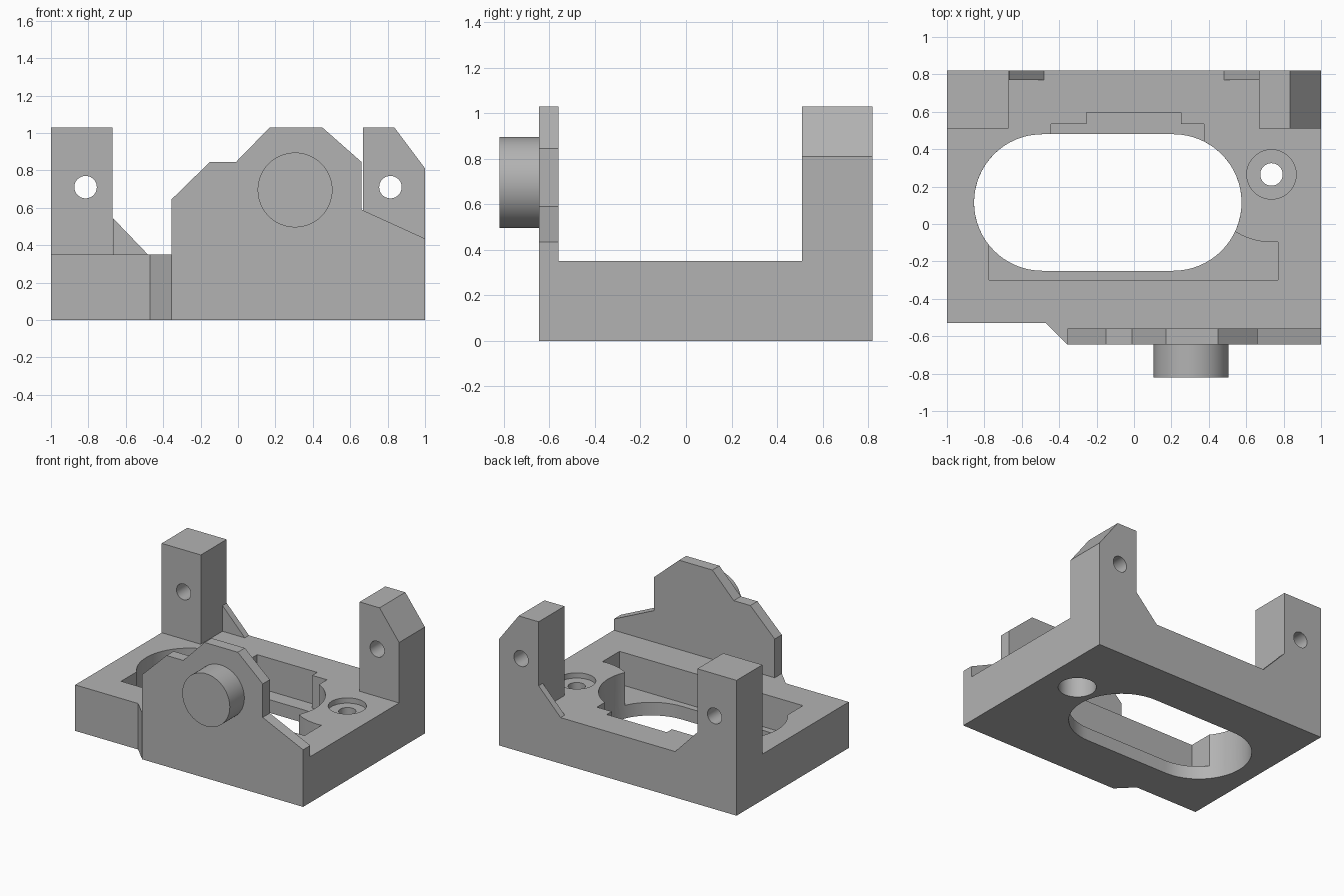
import bpy
import bmesh
from math import cos, sin, radians

default = bpy.data.objects.get("Cube")
if default:
    bpy.data.objects.remove(default)

# One grey for the whole bracket
GREY = (0.45, 0.45, 0.45, 1)
grey = bpy.data.materials.new("plain_grey")
grey.use_nodes = True
grey.diffuse_color = GREY
grey.node_tree.nodes["Principled BSDF"].inputs["Base Color"].default_value = GREY


def arc(cx, cy, r, start, end, steps=32):
    angles = [radians(start + (end - start) * i / steps) for i in range(steps + 1)]
    return [(cx + r * cos(a), cy + r * sin(a)) for a in angles]


def circle(cx, cy, r):
    return arc(cx, cy, r, 0, 360, 64)[:-1]


def prism(name, profile, low, high, axis="z"):
    """Extrude a profile along z (profile in x, y) or along y (profile in x, z)."""
    bm = bmesh.new()
    place = (lambda u, v: (u, v, low)) if axis == "z" else (lambda u, v: (u, low, v))
    face = bm.faces.new([bm.verts.new(place(u, v)) for u, v in profile])
    new = bmesh.ops.extrude_face_region(bm, geom=[face])["geom"]
    shift = (0, 0, high - low) if axis == "z" else (0, high - low, 0)
    bmesh.ops.translate(bm, vec=shift, verts=[g for g in new if isinstance(g, bmesh.types.BMVert)])
    bmesh.ops.recalc_face_normals(bm, faces=bm.faces)
    mesh = bpy.data.meshes.new(name)
    bm.to_mesh(mesh)
    bm.free()
    mesh.materials.append(grey)
    ob = bpy.data.objects.new(name, mesh)
    bpy.context.collection.objects.link(ob)
    return ob


def activate(ob):
    bpy.ops.object.select_all(action="DESELECT")
    ob.select_set(True)
    bpy.context.view_layer.objects.active = ob


def cut(ob, *cutter_args):
    cutter = prism("cutter", *cutter_args)
    cutter.hide_render = True
    mod = ob.modifiers.new("cut", "BOOLEAN")
    mod.operation = "DIFFERENCE"
    mod.solver = "EXACT"
    mod.object = cutter
    activate(ob)
    bpy.ops.object.modifier_apply(modifier=mod.name)
    bpy.data.objects.remove(cutter)


DECK, TOP = 0.35, 1.03
FLOOR = 0.1
BACK, FRONT = 0.82, -0.645
screw = (0.735, 0.265)
slot_y, slot_r = 0.115, 0.365
slot_left, slot_right = -0.49, 0.21

# Base block with a chamfered step in its front edge
base = prism("base", [(-1, -0.53), (-0.47, -0.53), (-0.355, FRONT), (1, FRONT),
                      (1, BACK), (-1, BACK)], 0, DECK)

# Stepped pocket over a rounded through slot
pocket = [(-0.775, -0.3), (0.77, -0.3)]
pocket += arc(*screw, 0.362, -84.5, -121.5, 16)
pocket += arc(slot_right, slot_y, slot_r, -25, 63.1)
pocket += [(0.375, 0.535), (0.25, 0.535), (0.25, 0.595), (-0.255, 0.595),
           (-0.255, 0.535), (-0.445, 0.535), (-0.445, 0.48)]
pocket += arc(slot_left, slot_y, slot_r, 90, 218.7)
cut(base, pocket, FLOOR, 0.5)
slot = arc(slot_right, slot_y, slot_r, -90, 90) + arc(slot_left, slot_y, slot_r, 90, 270)
cut(base, slot, -0.1, FLOOR + 0.001)

# Screw hole, recessed above and below
cut(base, circle(*screw, 0.06), -0.1, 0.5)
cut(base, circle(*screw, 0.132), DECK - 0.04, 0.5)
cut(base, circle(*screw, 0.132), -0.1, 0.24)

# Front plate and its round boss
front_plate = prism("front_plate", [
    (-0.355, DECK), (1, DECK), (1, 0.435), (0.66, 0.59), (0.66, 0.845), (0.45, TOP),
    (0.17, TOP), (-0.01, 0.845), (-0.15, 0.845), (-0.355, 0.645)], FRONT, -0.56, "y")
boss = prism("front_boss", circle(0.305, 0.695, 0.2), -0.82, FRONT, "y")

# Rear posts with cross holes, and thin gussets beside them
right_post = prism("right_post", [(-1, DECK), (-0.67, DECK), (-0.67, TOP), (-1, TOP)],
                   0.51, BACK, "y")
left_post = prism("left_post", [(0.667, DECK), (1, DECK), (1, 0.81), (0.835, TOP),
                                (0.667, TOP)], 0.51, BACK, "y")
parts = [base, front_plate, boss, right_post, left_post]
for side, post, name in ((-1, right_post, "right_gusset"), (1, left_post, "left_gusset")):
    cut(post, circle(side * 0.815, 0.71, 0.06), 0.4, 0.9, "y")
    parts.append(prism(name, [(side * 0.669, DECK), (side * 0.482, DECK),
                              (side * 0.669, 0.545)], 0.77, BACK, "y"))

for ob in parts:
    activate(ob)
    bpy.ops.object.shade_smooth_by_angle(angle=radians(30))
